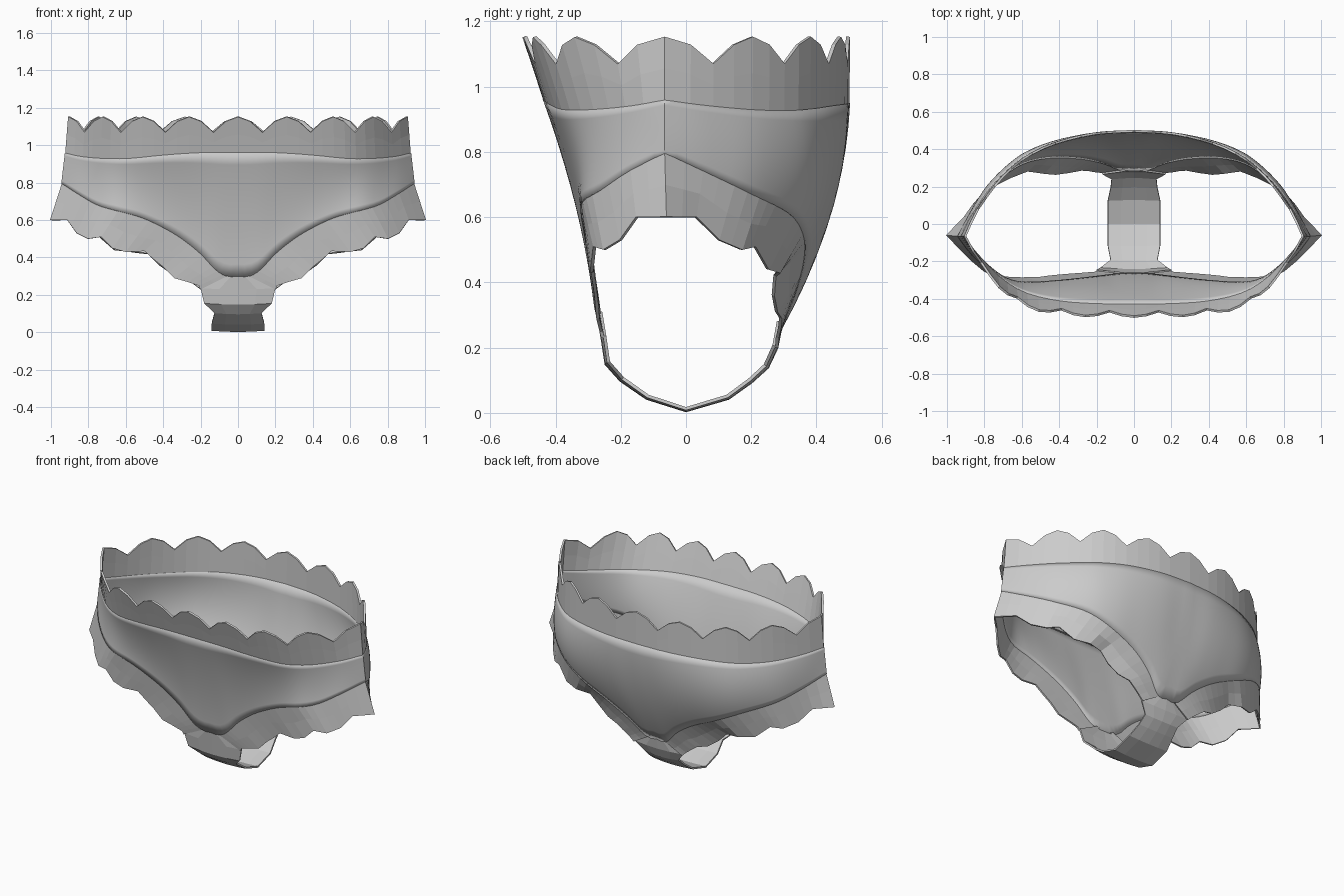
import bpy, bmesh, math
from mathutils import Vector

if "Cube" in bpy.data.objects:
    bpy.data.objects.remove(bpy.data.objects["Cube"])


def spline(pts, steps=8):
    """Dense Catmull-Rom curve through the points."""
    p = [Vector(q) for q in pts]
    p = [2 * p[0] - p[1]] + p + [2 * p[-1] - p[-2]]
    out = []
    for i in range(1, len(p) - 2):
        a, b, c, d = p[i - 1:i + 3]
        for k in range(steps):
            t = k / steps
            out.append(0.5 * (2 * b + (c - a) * t + (2 * a - 5 * b + 4 * c - d) * t * t
                              + (3 * b - a - 3 * c + d) * t ** 3))
    return out + [p[-2]]


def fractions(pts):
    d = [0.0]
    for a, b in zip(pts, pts[1:]):
        d.append(d[-1] + (b - a).length)
    return [x / d[-1] for x in d]


def at(pts, u):
    """Point at fraction u of the length of a polyline."""
    f = fractions(pts)
    for i in range(len(f) - 1):
        if u <= f[i + 1] + 1e-9:
            return pts[i].lerp(pts[i + 1], (u - f[i]) / max(f[i + 1] - f[i], 1e-9))
    return pts[-1].copy()


def make(name, grids, thickness, smooth):
    """Join grids of points (right half) into one mirrored, thickened sheet."""
    bm = bmesh.new()
    for rows in grids:
        vs = [[bm.verts.new(p) for p in row] for row in rows]
        for r0, r1 in zip(vs, vs[1:]):
            for i in range(len(r0) - 1):
                bm.faces.new((r0[i], r0[i + 1], r1[i + 1], r1[i]))
    bmesh.ops.remove_doubles(bm, verts=bm.verts, dist=0.0005)
    bmesh.ops.recalc_face_normals(bm, faces=bm.faces)
    me = bpy.data.meshes.new(name)
    bm.to_mesh(me)
    bm.free()
    ob = bpy.data.objects.new(name, me)
    bpy.context.collection.objects.link(ob)
    bpy.context.view_layer.objects.active = ob
    ob.select_set(True)
    if smooth:
        bpy.ops.object.shade_smooth_by_angle(angle=math.radians(40))
    ob.select_set(False)
    ob.modifiers.new("mirror", 'MIRROR').merge_threshold = 0.001
    s = ob.modifiers.new("thickness", 'SOLIDIFY')
    s.thickness, s.offset = thickness, 0
    return ob


# Waist and leg seams, each from the centre line to the side
waist_front = spline([(0, -.432, .965), (.2, -.43, .963), (.4, -.415, .95), (.58, -.372, .932),
                      (.71, -.295, .93), (.835, -.17, .94), (.918, -.065, .958)])
waist_back = spline([(0, .495, .95), (.2, .483, .947), (.4, .438, .94), (.55, .375, .93),
                     (.65, .305, .925), (.76, .195, .928), (.86, .05, .942), (.918, -.065, .958)])
leg_front = spline([(0, -.268, .30), (.06, -.268, .30), (.12, -.275, .335), (.2, -.285, .42),
                    (.3, -.297, .50), (.4, -.307, .56), (.52, -.315, .615), (.65, -.31, .65),
                    (.75, -.26, .68), (.85, -.175, .738), (.937, -.065, .795)])
leg_back = spline([(0, .29, .27), (.07, .292, .27), (.17, .33, .37), (.3, .355, .46),
                   (.47, .357, .54), (.62, .315, .61), (.77, .20, .67), (.86, .075, .73),
                   (.937, -.065, .795)])


# Main front and back panels
def panel(top, leg, bulge, cols=32, rows=10):
    grid = []
    for r in range(rows + 1):
        v = r / rows
        row = []
        for c in range(cols + 1):
            u = c / cols
            p = at(top, u).lerp(at(leg, u), v)
            p.y += bulge * 4 * v * (1 - v) * (1 - u ** 2)
            row.append(p)
        grid.append(row)
    return grid


make("main_panels", [panel(waist_front, leg_front, .02), panel(waist_back, leg_back, .044)],
     .016, True)

# Crotch strip: (y, z, half width) along the path from front to back
path = [(-.27, .305, .06), (-.257, .23, .20), (-.245, .15, .18), (-.2, .10, .125),
        (-.12, .045, .14), (0, .007, .14), (.13, .045, .14), (.2, .095, .125),
        (.25, .14, .12), (.278, .2, .17), (.292, .275, .07)]
make("gusset", [[[Vector((w * k / 2, y * (1 - .03 * (k / 2) ** 2), z + .006 * (k / 2) ** 2))
                  for k in range(3)] for y, z, w in path]], .01, False)


# Scalloped waist trim, four scallops per quarter, the one at the side widest
def waist_trim(seam, lean, seg=4, count=4):
    low, mid, high = [], [], []
    n = seg * count
    for i in range(n + 1):
        s = i / n
        u = s - .022 * math.sin(math.pi * s ** 3)
        p = at(seam, u)
        wave = abs(math.cos(math.pi * s * count))
        rise = 1.07 + .083 * wave - p.z
        top = p + Vector((-.015 * u ** 2, lean * (1 - u ** 5), 1)) * rise
        top.x = p.x - .08 * u ** 2 * rise
        top.z = p.z + rise
        low.append(p + Vector((0, 0, -.004)))
        mid.append(p.lerp(top, .5))
        high.append(top)
    return [low, mid, high]


make("waist_trim", [waist_trim(waist_front, -.34), waist_trim(waist_back, .01)], .012, False)

# Scalloped leg trim: outer edge from the side down to the crotch
edge_front = [(1, -.06, .60), (.91, -.15, .60), (.86, -.20, .53), (.80, -.25, .50),
              (.73, -.28, .51), (.67, -.287, .45), (.60, -.29, .43), (.50, -.287, .435),
              (.45, -.28, .39), (.40, -.275, .35), (.34, -.27, .29), (.27, -.265, .27),
              (.21, -.26, .25), (.20, -.255, .23)]
edge_back = [(1, -.06, .60), (.91, .03, .60), (.86, .10, .53), (.80, .17, .50),
             (.74, .21, .51), (.66, .25, .44), (.57, .285, .43), (.48, .272, .42),
             (.42, .267, .36), (.35, .277, .31), (.28, .29, .29), (.24, .287, .26),
             (.20, .28, .23), (.17, .278, .20)]


def leg_trim(edge, seam):
    edge = [Vector(p) for p in edge]
    inner = [p for p in reversed(seam) if p.x > .055]
    f = fractions(edge)
    us = sorted(f + [(a + b) / 2 for a, b in zip(f, f[1:])])
    top = [at(inner, u) for u in us]
    low = [at(edge, u) for u in us]
    return [top, [a.lerp(b, .5) for a, b in zip(top, low)], low]


make("leg_trim", [leg_trim(edge_front, leg_front), leg_trim(edge_back, leg_back)], .01, False)
